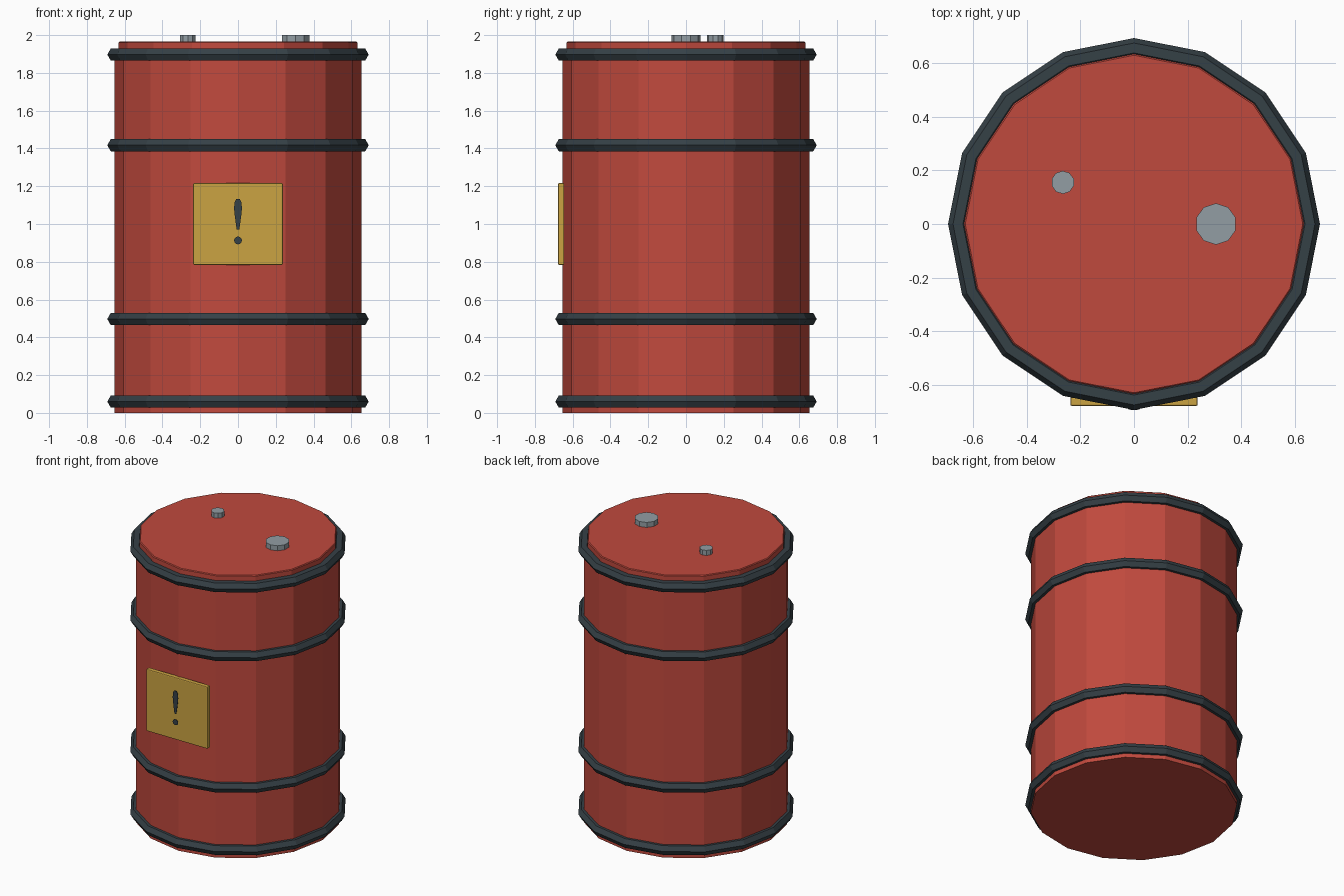
import bpy, bmesh, math

cube = bpy.data.objects.get("Cube")
if cube:
    bpy.data.objects.remove(cube)


def material(name, rgb):
    m = bpy.data.materials.new(name)
    m.use_nodes = True
    m.diffuse_color = (*rgb, 1)
    m.node_tree.nodes["Principled BSDF"].inputs["Base Color"].default_value = (*rgb, 1)
    return m


RED = material("barrel red", (0.53, 0.067, 0.047))
DARK = material("dark steel", (0.036, 0.052, 0.062))
YELLOW = material("sign yellow", (0.60, 0.37, 0.055))
GREY = material("cap grey", (0.29, 0.34, 0.37))

SIDES = 16
BODY_R = 0.655


def finish(name, bm, mat):
    bmesh.ops.recalc_face_normals(bm, faces=bm.faces)
    mesh = bpy.data.meshes.new(name)
    bm.to_mesh(mesh)
    bm.free()
    mesh.materials.append(mat)
    obj = bpy.data.objects.new(name, mesh)
    bpy.context.collection.objects.link(obj)
    return obj


def lathe(name, profile, sides, mat, closed=False, center=(0, 0)):
    """Turn a (radius, z) profile around a vertical axis."""
    bm = bmesh.new()
    rings = []
    for r, z in profile:
        ring = []
        for i in range(sides):
            a = math.tau * i / sides + math.pi / 2
            ring.append(bm.verts.new((center[0] + r * math.cos(a), center[1] + r * math.sin(a), z)))
        rings.append(ring)
    pairs = list(zip(rings, rings[1:]))
    if closed:
        pairs.append((rings[-1], rings[0]))
    else:
        bm.faces.new(rings[0])
        bm.faces.new(rings[-1])
    for low, high in pairs:
        for i in range(sides):
            j = (i + 1) % sides
            bm.faces.new((low[i], low[j], high[j], high[i]))
    return finish(name, bm, mat)


def flat_shape(name, outline, y, depth, mat):
    """Extrude an (x, z) outline along y."""
    bm = bmesh.new()
    face = bm.faces.new([bm.verts.new((x, y, z)) for x, z in outline])
    new = bmesh.ops.extrude_face_region(bm, geom=[face])["geom"]
    moved = [v for v in new if isinstance(v, bmesh.types.BMVert)]
    bmesh.ops.translate(bm, verts=moved, vec=(0, depth, 0))
    return finish(name, bm, mat)


# Drum and its slightly narrower lid
lathe("barrel_body", [(BODY_R, 0), (BODY_R, 1.92)], SIDES, RED)
lathe("barrel_lid", [(0.633, 1.9), (0.633, 1.96), (0.628, 1.965)], SIDES, RED)

# Hoops with a six-sided section
HOOP = 0.037
for name, z in (("bottom", 0.06), ("lower", 0.497), ("upper", 1.417), ("top", 1.897)):
    section = [(BODY_R + HOOP * math.cos(math.pi * k / 3), z + HOOP * math.sin(math.pi * k / 3))
               for k in range(6)]
    lathe(name + "_hoop", section, SIDES, DARK, closed=True)

# Bung caps on the lid
lathe("large_cap", [(0.077, 1.955), (0.077, 2.0)], 10, GREY, center=(0.305, 0))
lathe("small_cap", [(0.043, 1.955), (0.043, 2.0)], 10, GREY, center=(-0.265, 0.155))

# Warning sign plate
w, low, high = 0.237, 0.783, 1.217
plate = flat_shape("sign_plate", [(-w, low), (w, low), (w, high), (-w, high)], -0.677, 0.032, YELLOW)
bevel = plate.modifiers.new("edge", "BEVEL")
bevel.width = 0.006
bevel.segments = 2

# Exclamation mark: tapered stroke and dot
half = [(0.007, 0.972), (0.011, 1.0), (0.018, 1.05), (0.021, 1.085), (0.018, 1.115), (0.010, 1.132)]
stroke = half + [(-x, z) for x, z in reversed(half)]
flat_shape("mark_stroke", stroke, -0.692, 0.002, DARK)
dot = [(0.021 * math.cos(math.tau * i / 12), 0.913 + 0.021 * math.sin(math.tau * i / 12)) for i in range(12)]
flat_shape("mark_dot", dot, -0.692, 0.002, DARK)
